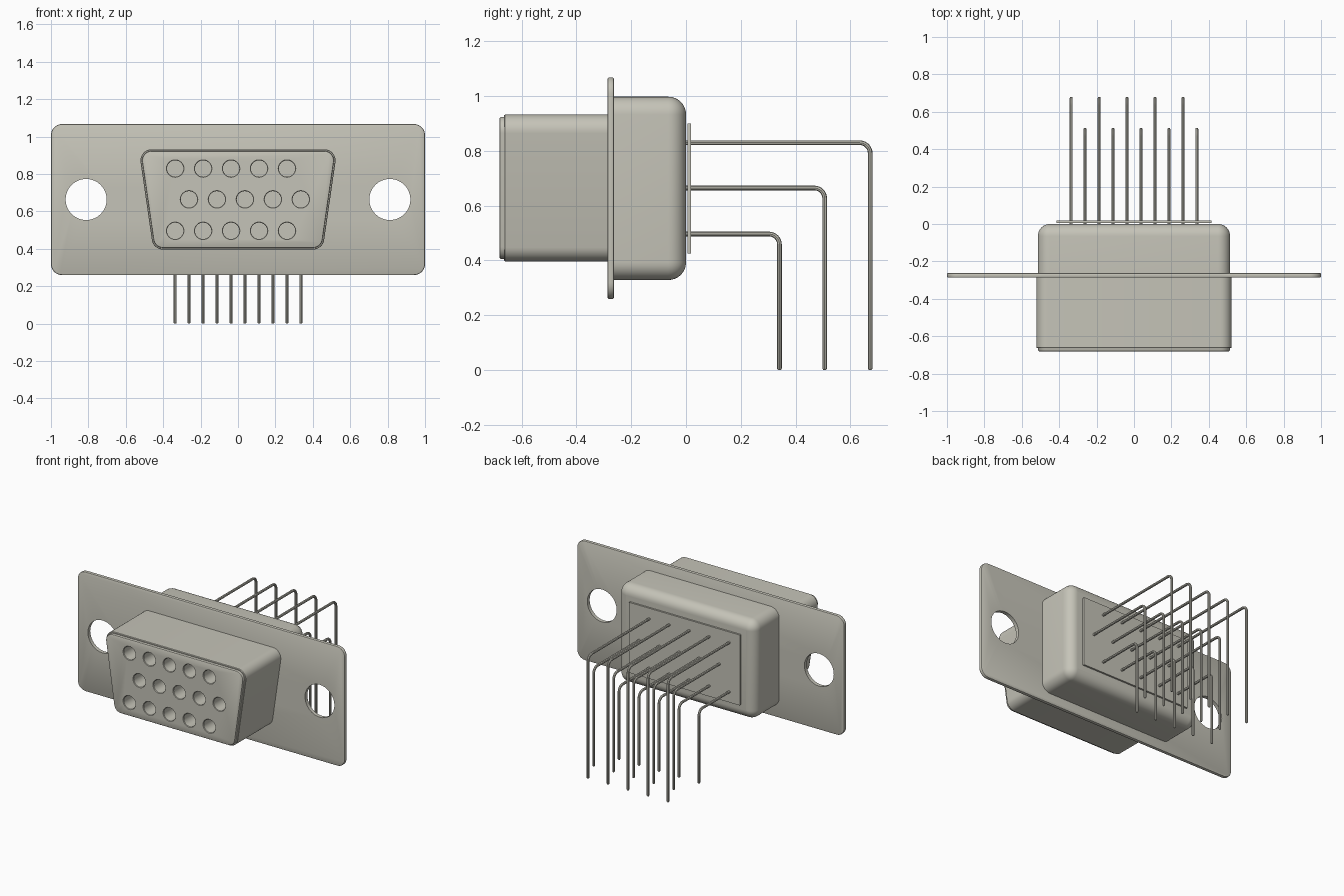
import bpy, bmesh, math
from mathutils import Vector

cube = bpy.data.objects.get("Cube")
if cube:
    bpy.data.objects.remove(cube, do_unlink=True)

COLOUR = (0.56, 0.55, 0.48, 1)
metal = bpy.data.materials.new("warm_grey")
metal.use_nodes = True
metal.diffuse_color = COLOUR
metal.node_tree.nodes["Principled BSDF"].inputs["Base Color"].default_value = COLOUR

ROWS = {"top": (0.829, 0.672, -0.037), "middle": (0.664, 0.506, 0.037),
        "bottom": (0.496, 0.341, -0.037)}   # height, bend depth, x offset
PITCH = 0.1495
MID_Z = 0.6635


def outline(corners, r, inset, steps):
    """Convex x-z outline with round corners, shrunk by inset."""
    pts, n = [], len(corners)
    for i in range(n):
        p = Vector(corners[i])
        a = (Vector(corners[i - 1]) - p).normalized()
        b = (Vector(corners[(i + 1) % n]) - p).normalized()
        half = a.angle(b) / 2
        c = p + (a + b).normalized() * r / math.sin(half)
        t = r / math.tan(half)
        d0, d1 = (p + a * t - c) / r, (p + b * t - c) / r
        pts += [c + d0.slerp(d1, k / steps) * (r - inset) for k in range(steps + 1)]
    return pts


def add_body(bm, corners, r, stations, steps=8):
    """Stack outlines along y; stations are (y, inset)."""
    rings = [[bm.verts.new((p.x, y, p.y)) for p in outline(corners, r, d, steps)]
             for y, d in stations]
    n = len(rings[0])
    for lo, hi in zip(rings, rings[1:]):
        for i in range(n):
            j = (i + 1) % n
            bm.faces.new((lo[i], lo[j], hi[j], hi[i]))
    bm.faces.new(rings[0])
    bm.faces.new(rings[-1])


def finish(name, bm):
    bmesh.ops.remove_doubles(bm, verts=bm.verts, dist=1e-5)
    bmesh.ops.recalc_face_normals(bm, faces=bm.faces)
    mesh = bpy.data.meshes.new(name)
    bm.to_mesh(mesh)
    bm.free()
    mesh.materials.append(metal)
    ob = bpy.data.objects.new(name, mesh)
    bpy.context.collection.objects.link(ob)
    return ob


def select(ob):
    bpy.ops.object.select_all(action='DESELECT')
    ob.select_set(True)
    bpy.context.view_layer.objects.active = ob


def smooth(ob):
    select(ob)
    bpy.ops.object.shade_smooth_by_angle(angle=math.radians(35))


def body(name, corners, r, stations):
    bm = bmesh.new()
    add_body(bm, corners, r, stations)
    return finish(name, bm)


def rect(w, z0, z1):
    return [(-w, z0), (w, z0), (w, z1), (-w, z1)]


def drill(ob, centres, r, stations):
    """Cut round holes along y."""
    bm = bmesh.new()
    for x, z in centres:
        square = [(x - r, z - r), (x + r, z - r), (x + r, z + r), (x - r, z + r)]
        add_body(bm, square, r, stations)
    cutter = finish("hole_cutter", bm)
    cutter.hide_render = True
    mod = ob.modifiers.new("holes", 'BOOLEAN')
    mod.operation, mod.solver, mod.object = 'DIFFERENCE', 'EXACT', cutter
    select(ob)
    bpy.ops.object.modifier_apply(modifier=mod.name)
    bpy.data.objects.remove(cutter, do_unlink=True)


# Mounting flange with two screw holes
flange = body("mounting_flange", rect(1.0, 0.259, 1.067), 0.06,
              [(-0.287, 0.006), (-0.285, 0.002), (-0.281, 0), (-0.268, 0),
               (-0.264, 0.002), (-0.262, 0.006)])
drill(flange, [(-0.812, MID_Z), (0.812, MID_Z)], 0.11, [(-0.4, 0), (-0.1, 0)])
smooth(flange)

# Tapered front shell
TAPER = [(-0.453, 0.396), (0.453, 0.396), (0.531, 0.932), (-0.531, 0.932)]
shell = body("front_shell", TAPER, 0.06,
             [(-0.664, 0.009), (-0.664, 0.003), (-0.660, 0), (-0.27, 0)])

# Socket insert standing slightly proud of the shell
insert = body("socket_insert", TAPER, 0.06,
              [(-0.681, 0.015), (-0.679, 0.011), (-0.675, 0.009), (-0.36, 0.009)])
sockets = [(dx + i * PITCH, z) for z, _, o in ROWS.values()
           for i in range(-2, 3) for dx in [o]]
hole = [(-0.70, -0.003), (-0.681, -0.003), (-0.677, 0), (-0.43, 0)]
drill(insert, sockets, 0.044, hole)
drill(shell, sockets, 0.05, [(-0.70, 0), (-0.40, 0)])
smooth(shell)
smooth(insert)

# Rear housing with rounded back edge
R = 0.065
arc = [(-R + R * math.sin(a), R * (1 - math.cos(a)) * 0.98)
       for a in (k * math.pi / 16 for k in range(9))]
smooth(body("rear_housing", rect(0.514, 0.328, 0.997), R, [(-0.27, 0)] + arc))

# Thin pin retainer plate behind the housing
smooth(body("pin_retainer", rect(0.415, 0.424, 0.90), 0.003, [(0.006, 0), (0.018, 0)]))

# Three rows of bent pins
BEND = 0.038
for row, (z, depth, offset) in ROWS.items():
    curve = bpy.data.curves.new("pins_" + row, 'CURVE')
    curve.dimensions = '3D'
    curve.bevel_depth = 0.0085
    curve.bevel_resolution = 2
    curve.use_fill_caps = True
    elbow = [(depth - BEND + BEND * math.sin(a), z - BEND + BEND * math.cos(a))
             for a in (k * math.pi / 16 for k in range(9))]
    path = [(-0.05, z)] + elbow + [(depth, 0.005), (depth, 0)]
    for i in range(-2, 3):
        s = curve.splines.new('POLY')
        s.points.add(len(path) - 1)
        for pt, (py, pz) in zip(s.points, path):
            pt.co = (offset + i * PITCH, py, pz, 1)
        s.points[-1].radius = 0.6
    curve.materials.append(metal)
    pins = bpy.data.objects.new("pins_" + row, curve)
    bpy.context.collection.objects.link(pins)
    select(pins)
    bpy.ops.object.convert(target='MESH')
    smooth(bpy.context.view_layer.objects.active)
